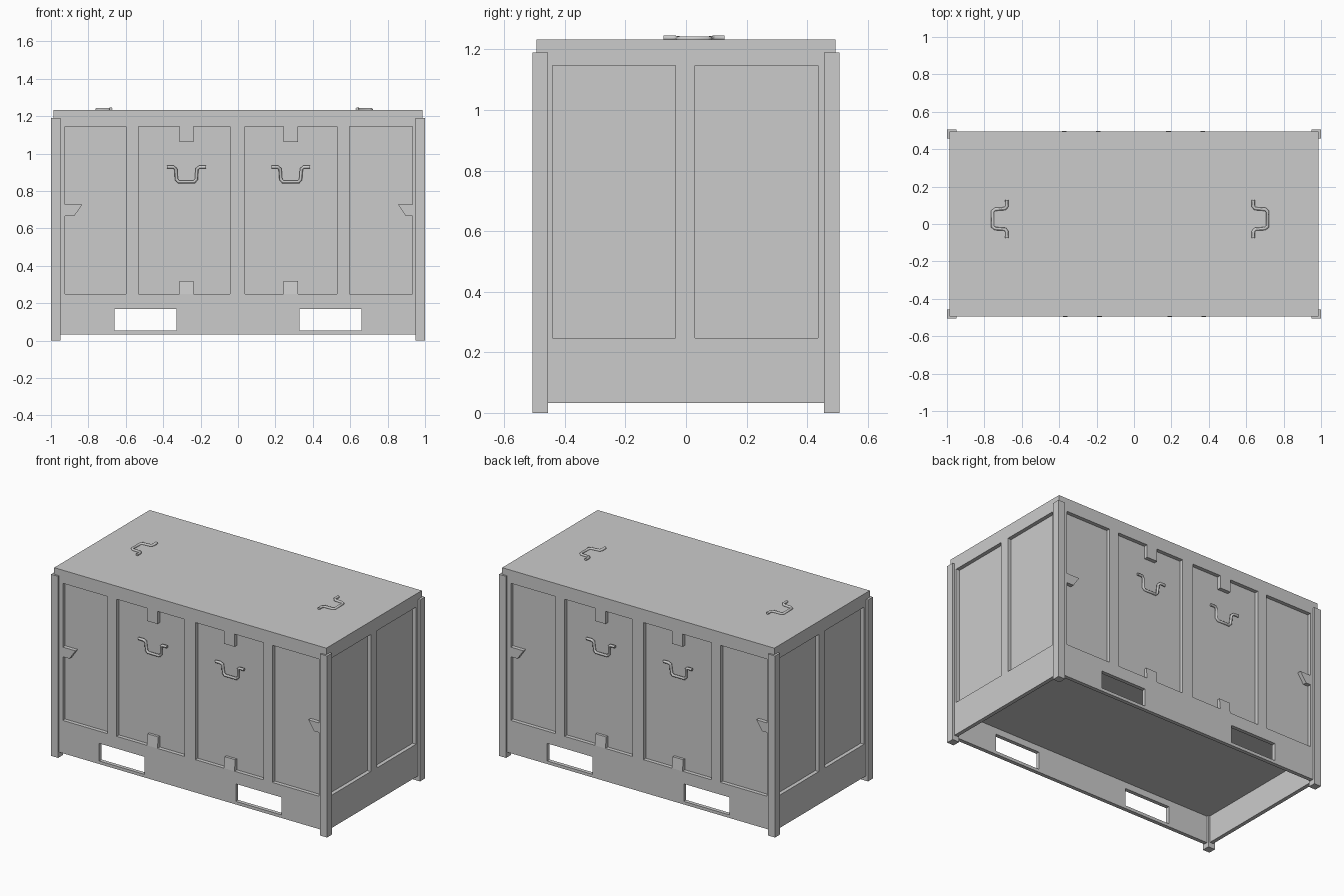
import bpy, bmesh
from math import radians
from mathutils import Matrix, Vector

if "Cube" in bpy.data.objects:
    bpy.data.objects.remove(bpy.data.objects["Cube"])

HX, HY, TOP, BOT = 0.986, 0.494, 1.232, 0.033
REC = 0.025                      # panel recess depth
Z0, Z1 = 0.248, 1.146            # panel bottom and top


def turn(k):
    return Matrix.Rotation(radians(90 * k), 3, 'Z')


def prism(bm, outline, d0, d1, k):
    """Outline (u, z) on wall k, extruded between outward distances d0 and d1."""
    m = turn(k)
    a = [bm.verts.new(m @ Vector((u, -d0, z))) for u, z in outline]
    b = [bm.verts.new(m @ Vector((u, -d1, z))) for u, z in outline]
    n = len(a)
    bm.faces.new(a)
    bm.faces.new(b[::-1])
    for i in range(n):
        j = (i + 1) % n
        bm.faces.new((a[i], b[i], b[j], a[j]))


def rect(u0, u1, z0, z1):
    return [(u0, z0), (u1, z0), (u1, z1), (u0, z1)]


def box(bm, x0, x1, y0, y1, z0, z1):
    prism(bm, rect(x0, x1, z0, z1), -y0, -y1, 0)


def finish(bm, name):
    bmesh.ops.recalc_face_normals(bm, faces=bm.faces)
    me = bpy.data.meshes.new(name)
    bm.to_mesh(me)
    bm.free()
    ob = bpy.data.objects.new(name, me)
    bpy.context.collection.objects.link(ob)
    return ob


# Main body block
bm = bmesh.new()
box(bm, -HX, HX, -HY, HY, BOT, TOP)
body = finish(bm, "container_body")

# Recessed panels, with tabs and hooks left standing, plus the open underside
bm = bmesh.new()
left = [(-0.924, Z0), (-0.6, Z0), (-0.6, Z1), (-0.924, Z1),
        (-0.924, 0.728), (-0.832, 0.728), (-0.876, 0.665), (-0.924, 0.665)]
right = [(0.595, Z0), (0.932, Z0), (0.932, 0.665), (0.897, 0.665),
         (0.855, 0.728), (0.932, 0.728), (0.932, Z1), (0.595, Z1)]
mids = [(-0.533, -0.043, -0.276), (0.037, 0.53, 0.282)]
for k in (0, 2):
    prism(bm, left, HY - REC, HY + 0.1, k)
    prism(bm, right, HY - REC, HY + 0.1, k)
    for u0, u1, c in mids:
        prism(bm, [(u0, Z0), (u1, Z0), (u1, Z1), (c + 0.038, Z1), (c + 0.038, 1.063),
                   (c - 0.038, 1.063), (c - 0.038, Z1), (u0, Z1)], HY - REC, HY + 0.1, k)
for k in (1, 3):
    for u0, u1 in ((-0.44, -0.034), (0.029, 0.435)):
        prism(bm, rect(u0, u1, Z0, Z1), HX - REC, HX + 0.1, k)
box(bm, -HX + 0.025, HX - 0.025, -HY + 0.025, HY - 0.025, -0.1, 0.21)
panel_cut = finish(bm, "panel_cutter")

# Fork pockets running right through both long walls
bm = bmesh.new()
for s in (-1, 1):
    box(bm, s * 0.495 - 0.165, s * 0.495 + 0.165, -0.7, 0.7, 0.053, 0.168)
pocket_cut = finish(bm, "pocket_cutter")

bpy.context.view_layer.objects.active = body
for cut in (panel_cut, pocket_cut):
    mod = body.modifiers.new("cut", 'BOOLEAN')
    mod.operation, mod.solver, mod.object = 'DIFFERENCE', 'EXACT', cut
    bpy.ops.object.modifier_apply(modifier=mod.name)
    bpy.data.objects.remove(cut)

# Corner posts
for sx in (-1, 1):
    for sy in (-1, 1):
        bm = bmesh.new()
        box(bm, *sorted((sx * 0.95, sx)), *sorted((sy * 0.456, sy * 0.506)), 0, 1.189)
        finish(bm, "corner_post")

# Sloped lower tabs on the middle panels
for k in (0, 2):
    for u0, u1, c in mids:
        bm = bmesh.new()
        for u in (c - 0.038, c + 0.038):
            for d, z in ((HY - 0.04, Z0), (HY, Z0), (HY - 0.008, 0.32), (HY - 0.04, 0.32)):
                bm.verts.new(turn(k) @ Vector((u, -d, z)))
        bmesh.ops.convex_hull(bm, input=bm.verts)
        finish(bm, "lower_tab")


# Bent rod handles: feet, bends and grip; w = up towards the feet, h = off the surface
HALF = [(-0.104, 0.088, 0.005), (-0.07, 0.088, 0.005), (-0.057, 0.078, 0.002),
        (-0.053, 0.022, 0.0), (-0.042, 0.009, 0.0)]


def handle(name, place):
    cu = bpy.data.curves.new(name, 'CURVE')
    cu.dimensions = '3D'
    cu.bevel_depth, cu.bevel_resolution, cu.use_fill_caps = 0.009, 1, True
    pts = HALF + [(-u, w, h) for u, w, h in reversed(HALF)]
    sp = cu.splines.new('POLY')
    sp.points.add(len(pts) - 1)
    for p, q in zip(sp.points, pts):
        p.co = (*place(*q), 1)
    ob = bpy.data.objects.new(name, cu)
    bpy.context.collection.objects.link(ob)
    bpy.ops.object.select_all(action='DESELECT')
    ob.select_set(True)
    bpy.context.view_layer.objects.active = ob
    bpy.ops.object.convert(target='MESH')


for k in (0, 2):
    for u0, u1, c in mids:
        handle("wall_handle", lambda u, w, h: turn(k) @ Vector(
            (c + u, -(HY - REC + 0.008 + h * 2), 0.84 + w)))
for s, x in ((-1, 0.764), (1, 0.722)):
    handle("roof_handle", lambda u, w, h: Vector(
        (s * (x - w * 0.96), 0.027 + u * 0.97, TOP + 0.003 + h * 0.6)))
